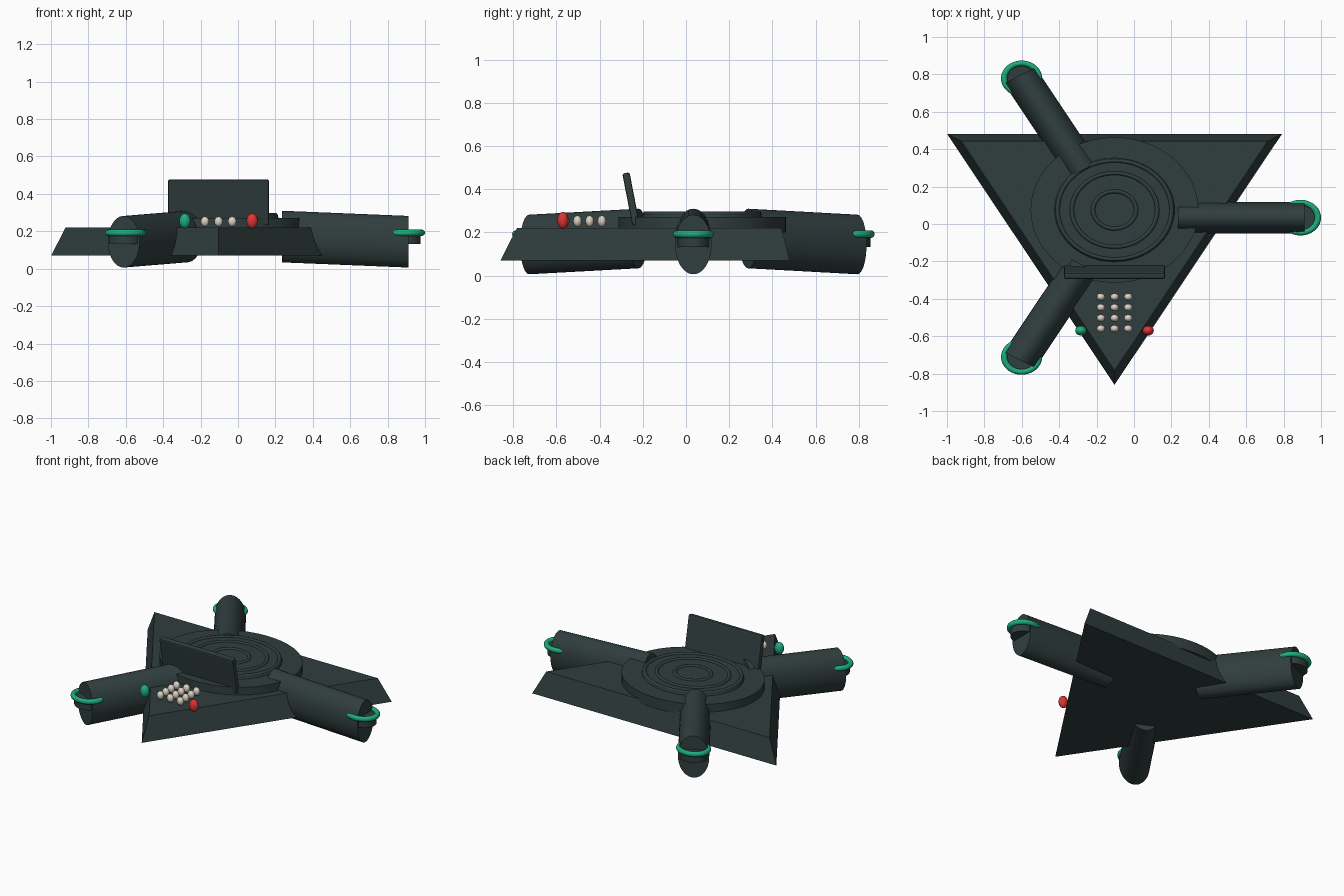
import bpy, math
from mathutils import Matrix, Vector

if "Cube" in bpy.data.objects:
    bpy.data.objects.remove(bpy.data.objects["Cube"])

CX, CY, SY = -0.104, 0.034, 0.865   # hub centre and overall front-back squash


def material(name, rgb):
    m = bpy.data.materials.new(name)
    m.diffuse_color = (*rgb, 1)
    m.use_nodes = True
    m.node_tree.nodes["Principled BSDF"].inputs["Base Color"].default_value = m.diffuse_color
    return m


DARK = material("dark slate", (0.030, 0.048, 0.048))
GREEN = material("green", (0.012, 0.42, 0.20))
RED = material("red", (0.72, 0.035, 0.035))
CREAM = material("cream", (0.72, 0.65, 0.56))
SQUASH = Matrix.Translation((CX, CY, 0)) @ Matrix.Diagonal((1, SY, 1, 1))


def finish(name, mat, matrix, smooth=True):
    ob = bpy.context.object
    ob.name = name
    ob.data.transform(matrix @ ob.matrix_basis)
    ob.matrix_basis = Matrix.Identity(4)
    ob.data.materials.append(mat)
    if smooth:
        bpy.ops.object.shade_smooth_by_angle(angle=math.radians(35))
    return ob


def disc(name, r1, r2, z0, z1, matrix, x=0, y=0, sides=64, mat=DARK, smooth=True):
    bpy.ops.mesh.primitive_cone_add(vertices=sides, radius1=r1, radius2=r2,
                                    depth=z1 - z0, location=(x, y, (z0 + z1) / 2))
    return finish(name, mat, matrix, smooth)


def ring(name, R, r, z, matrix, x=0, y=0, mat=DARK):
    bpy.ops.mesh.primitive_torus_add(major_segments=64, minor_segments=12,
                                     major_radius=R, minor_radius=r, location=(x, y, z))
    return finish(name, mat, matrix)


def ball(name, loc, size, mat, seg=16):
    bpy.ops.mesh.primitive_uv_sphere_add(segments=seg, ring_count=seg // 2, radius=1)
    return finish(name, mat, Matrix.Translation(loc) @ Matrix.Diagonal((*size, 1)))


# Triangular base, one corner pointing to the front
turn = Matrix.Rotation(math.pi, 4, 'Z')
base = disc("base", 1.033, 0.945, 0.07, 0.22, Matrix.Identity(4), sides=3, smooth=False)
front = min(base.data.vertices, key=lambda v: v.co.y).co
spin = Matrix.Rotation(-math.pi / 2 - math.atan2(front.y, front.x), 4, 'Z')
base.data.transform(SQUASH @ spin)

# Speaker disc with raised plate and concentric rings
HUB = Matrix.Translation((0, 0.041, 0)) @ SQUASH
disc("speaker_disc", 0.449, 0.449, 0.20, 0.272, HUB)
disc("speaker_plate", 0.325, 0.315, 0.26, 0.288, HUB)
for i, r in enumerate((0.305, 0.228, 0.115)):
    ring(f"speaker_ring_{i + 1}", r, 0.012, 0.286, HUB)

# Three arms with end caps and green light rings
for i in range(3):
    M = SQUASH @ Matrix.Rotation(i * 2 * math.pi / 3, 4, 'Z')
    bpy.ops.mesh.primitive_cylinder_add(vertices=48, radius=1, depth=0.675,
                                        rotation=(0, math.pi / 2, 0))
    shape = Matrix.Translation((0.677, 0, 0.158)) @ Matrix.Diagonal((1, 0.098, 0.138, 1))
    shear = Matrix.Identity(4)
    shear[2][0] = -0.041
    shear[2][3] = 0.041 * 0.677
    finish(f"arm_{i + 1}", DARK, M @ shear @ shape)
    disc(f"arm_cap_{i + 1}", 0.087, 0.087, 0.132, 0.192, M, x=0.994)
    ring(f"light_ring_{i + 1}", 0.093, 0.017, 0.192, M, x=0.994, mat=GREEN)

# Tilted display panel
bpy.ops.mesh.primitive_cube_add(size=1)
tilt = Matrix.Translation((CX, -0.255, 0.355)) @ Matrix.Rotation(math.radians(11), 4, 'X')
panel = finish("display_panel", DARK, tilt @ Matrix.Diagonal((0.54, 0.034, 0.245, 1)), False)
bev = panel.modifiers.new("Bevel", 'BEVEL')
bev.width, bev.segments = 0.008, 2

# Keypad
for row in range(4):
    for col in range(3):
        ball(f"key_{row * 3 + col + 1}", (CX + (col - 1) * 0.073, -0.39 - row * 0.0565, 0.252),
             (0.023, 0.020, 0.027), CREAM, 12)

# Call buttons
ball("answer_button", (CX - 0.18, -0.57, 0.255), (0.03, 0.026, 0.04), GREEN, 24)
ball("hang_up_button", (CX + 0.18, -0.57, 0.255), (0.03, 0.026, 0.04), RED, 24)
